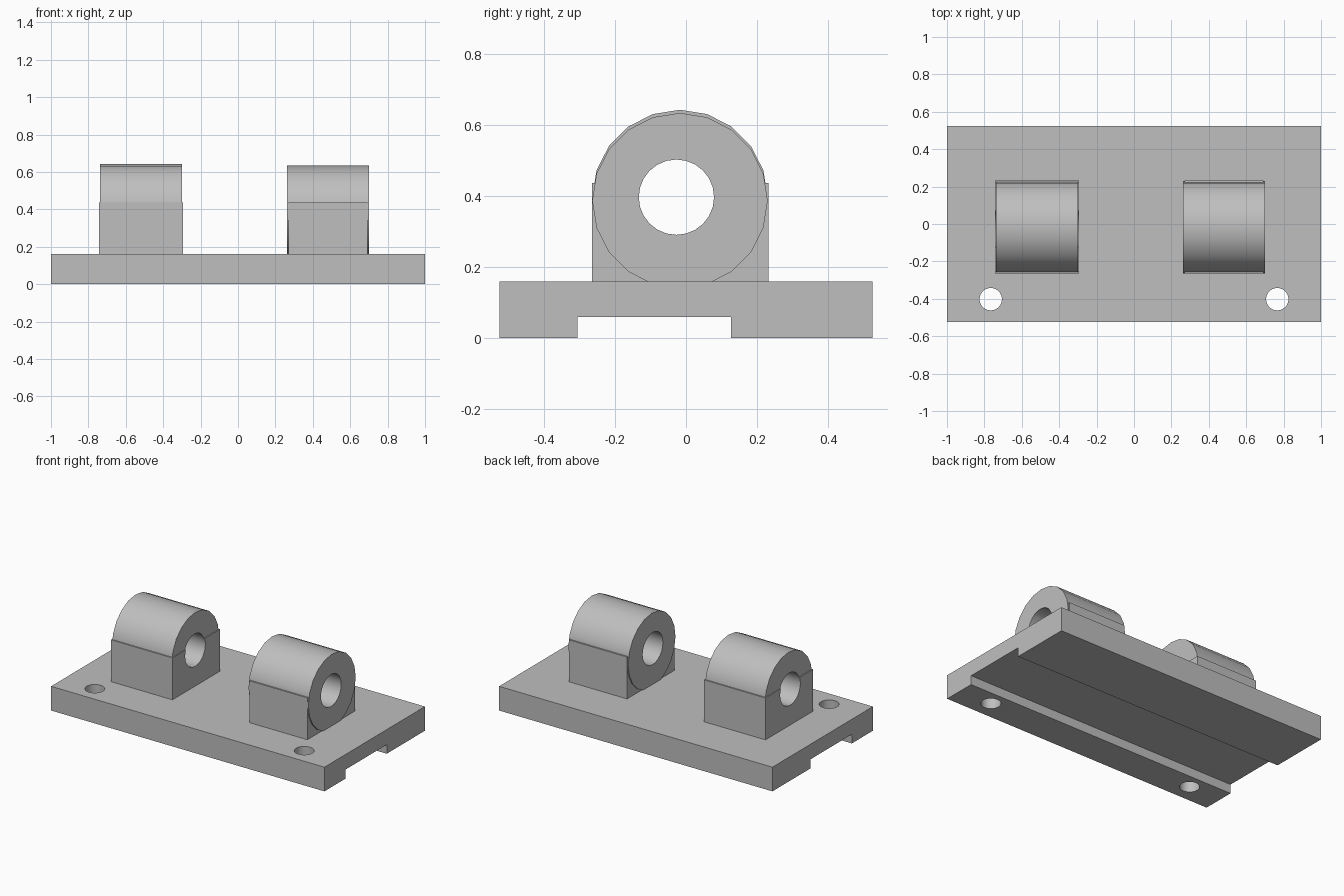
import bpy
import math

default_cube = bpy.data.objects.get("Cube")
if default_cube:
    bpy.data.objects.remove(default_cube, do_unlink=True)

GREY = (0.52, 0.52, 0.52, 1.0)
metal = bpy.data.materials.new("plain grey")
metal.use_nodes = True
metal.diffuse_color = GREY
metal.node_tree.nodes["Principled BSDF"].inputs["Base Color"].default_value = GREY


def box(name, x, y, z):
    """Box from three (low, high) ranges."""
    spans = (x, y, z)
    bpy.ops.mesh.primitive_cube_add(size=1, location=[(a + b) / 2 for a, b in spans])
    obj = bpy.context.object
    obj.name = name
    obj.scale = [b - a for a, b in spans]
    bpy.ops.object.transform_apply(location=True, rotation=False, scale=True)
    obj.data.materials.append(metal)
    return obj


def cylinder(name, radius, length, centre, sides, along_x=False):
    bpy.ops.mesh.primitive_cylinder_add(
        vertices=sides, radius=radius, depth=length, location=centre,
        rotation=(0, math.pi / 2 if along_x else 0, 0))
    obj = bpy.context.object
    obj.name = name
    bpy.ops.object.transform_apply(location=True, rotation=True, scale=True)
    obj.data.materials.append(metal)
    return obj


def combine(obj, other, operation):
    """Boolean two solids and discard the second one."""
    mod = obj.modifiers.new("combine", 'BOOLEAN')
    mod.operation = operation
    mod.solver = 'EXACT'
    mod.object = other
    bpy.context.view_layer.objects.active = obj
    bpy.ops.object.modifier_apply(modifier=mod.name)
    bpy.data.objects.remove(other, do_unlink=True)


def shade(obj):
    bpy.ops.object.select_all(action='DESELECT')
    obj.select_set(True)
    bpy.context.view_layer.objects.active = obj
    bpy.ops.object.shade_smooth_by_angle(angle=math.radians(30))


# Base plate with a lengthwise channel underneath and two bolt holes
base = box("base_plate", (-1, 1), (-0.525, 0.525), (0, 0.16))
combine(base, box("channel", (-1.1, 1.1), (-0.305, 0.127), (-0.1, 0.06)), 'DIFFERENCE')
for side in (-1, 1):
    hole = cylinder("bolt_hole", 0.06, 0.6, (side * 0.766, -0.402, 0.1), 24)
    combine(base, hole, 'DIFFERENCE')
shade(base)

# Bearing supports: round barrel merged with a square foot, bored through
supports = (
    ("right_support", -0.519, 0.438, 0.396, 0.450),
    ("left_support", 0.481, 0.438, 0.387, 0.424),
)
for name, x, barrel_length, barrel_z, foot_length in supports:
    support = cylinder(name, 0.247, barrel_length, (x, -0.017, barrel_z), 20, True)
    foot = box("foot", (x - foot_length / 2, x + foot_length / 2),
               (-0.265, 0.232), (0.13, 0.437))
    combine(support, foot, 'UNION')
    bore = cylinder("bore", 0.106, 0.8, (x, -0.027, 0.397), 24, True)
    combine(support, bore, 'DIFFERENCE')
    shade(support)
